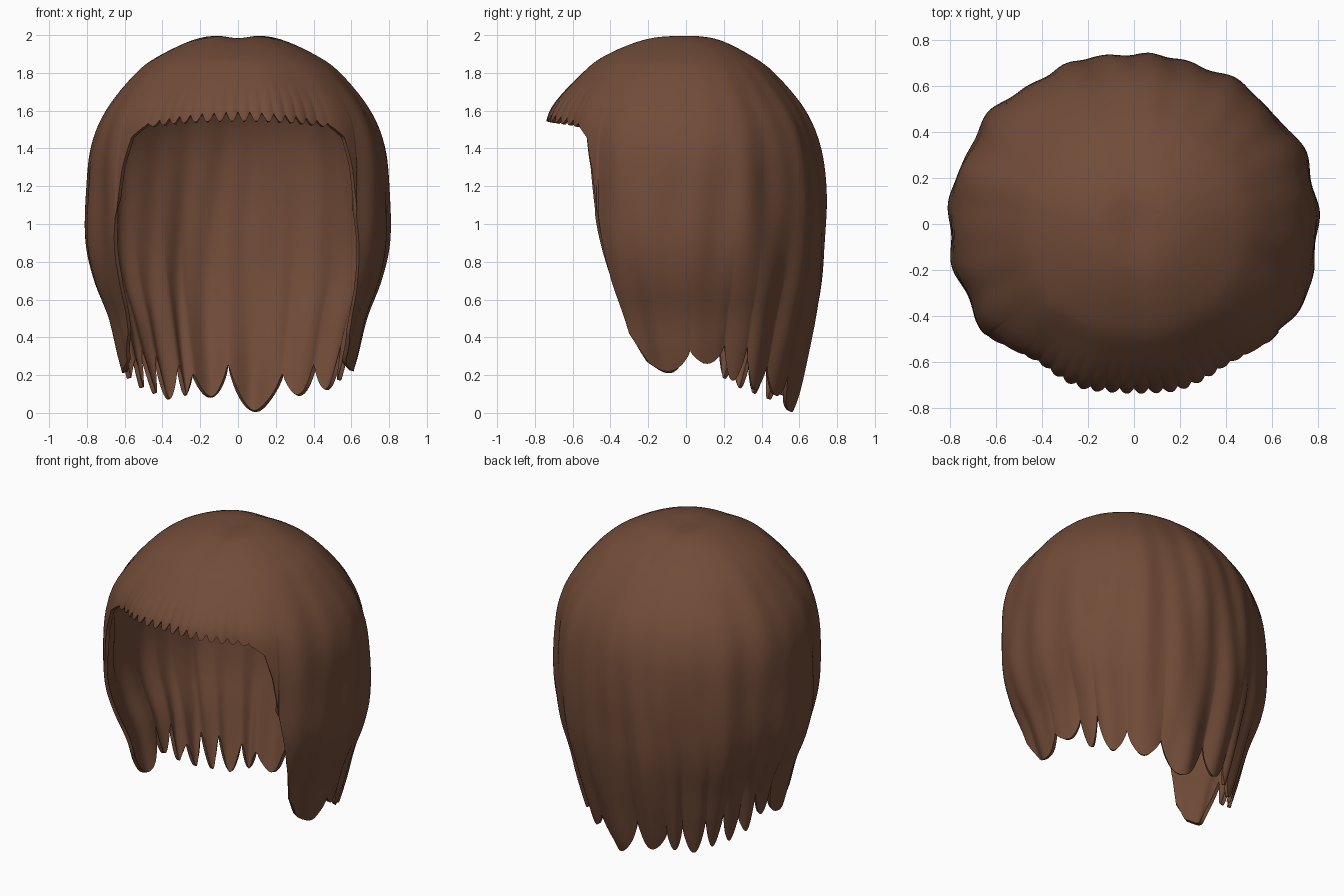
import bpy
import bmesh
import math
from math import sin, cos, pi, radians

cube = bpy.data.objects.get("Cube")
if cube:
    bpy.data.objects.remove(cube, do_unlink=True)

COLUMNS, ROWS, THICKNESS = 720, 46, 0.022

# Hair outline from crown to tips: height, side width, back depth, front depth
OUTLINE = [
    (2, 0, 0, 0), (1.985, .2, .17, .21), (1.9, .4, .34, .42),
    (1.8, .54, .47, .55), (1.6, .7, .63, .72), (1.4, .78, .71, .74),
    (1.15, .8, .74, .74), (.9, .8, .735, .73), (.7, .757, .72, .7),
    (.5, .68, .685, .66), (.3, .63, .635, .62), (.1, .57, .58, .6), (0, .53, .54, .6),
]
# Front edge of each side curtain: angle from the front, height
CURTAIN = [(42, 1.51), (47, 1.46), (50.5, 1.3), (54, 1), (58, .7), (63, .42), (70, .28)]
# Locks around the hem: end angle, tip height, height of the notch after it
LOCKS = [
    (70, .28, .28), (92, .22, .33), (109, .26, .36), (120, .17, .35), (136, .12, .25),
    (156, .09, .2), (185, .005, .25), (204, .08, .2), (213, .09, .25), (226, .07, .3),
    (236, .1, .33), (246, .13, .28), (255, .18, .43), (267, .26, .45), (290, .21, .28),
]


def outline_at(s):
    """Smooth curve through the outline rows."""
    last = len(OUTLINE) - 1
    i = min(int(s), last - 1)
    t = s - i
    p1, p2 = OUTLINE[i], OUTLINE[i + 1]
    p0 = OUTLINE[i - 1] if i else (p2[0], -p2[1], -p2[2], -p2[3])
    p3 = OUTLINE[min(i + 2, last)]
    return [b + t * ((c - a) + t * ((2 * a - 5 * b + 4 * c - d)
            + t * (3 * (b - c) + d - a))) / 2 for a, b, c, d in zip(p0, p1, p2, p3)]


def outline_position(z):
    """Position along the outline that lies at height z."""
    low, high = 0, len(OUTLINE) - 1
    for _ in range(30):
        mid = (low + high) / 2
        if outline_at(mid)[0] > z:
            low = mid
        else:
            high = mid
    return low


def hem(angle):
    """Hem height and lock bulge at an angle in degrees from the front."""
    side = min(angle, 360 - angle)
    if side <= 42:
        tooth = 1 - abs(sin(pi * side / 5))
        return 1.545 - .035 * (side / 42) ** 2 + .05 * tooth * (1 - side / 42) ** .3, 0
    if side < 70:
        for (a, za), (b, zb) in zip(CURTAIN, CURTAIN[1:]):
            if side <= b:
                return za + (zb - za) * (side - a) / (b - a), 0
    for (a, _, notch), (b, tip, next_notch) in zip(LOCKS, LOCKS[1:]):
        if angle <= b:
            u = (angle - a) / (b - a)
            arch = max(0, sin(pi * u))
            base = notch + (next_notch - notch) * u
            return base + (tip - base) * arch ** .7, arch
    return .28, 0


def hair_point(angle, s, bulge):
    z, width, back, front = outline_at(s)
    a = radians(angle)
    side = min(angle, 360 - angle)
    depth = front if cos(a) > 0 else back
    n = 2.1 + .1 * cos(a)
    r = ((abs(sin(a)) / width) ** n + (abs(cos(a)) / depth) ** n) ** (-1 / n)
    # Wavy strands, stronger down the sides and back
    down = min(1, max(0, (1.95 - z) / .8))
    sway = sin(2.6 * z + 2 * a)
    wave = .008 * sin(13 * a + sway) + .005 * sin(23 * a - sway * 1.5 + 1)
    wave += .006 * sin(9 * a + 3 * z)
    r += wave * down * (.5 if cos(a) > .6 else 1)
    # Fringe drawn in where it meets the side curtains
    r -= .045 * math.exp(-((side - 33) / 9) ** 2) * down
    # Combed fringe ribs
    if side < 42:
        ribs = abs(sin(pi * side / 5)) - .6
        r += .014 * ribs * max(0, 1 - (z - 1.5) / .25) * (1 - side / 42) ** .5
    # Rounded locks near the tips
    r += .032 * (bulge - .65) * min(1, max(0, 1 - z)) ** 1.3
    x, y = r * sin(a), -r * cos(a)
    # Shallow parting on the crown
    z -= .018 * math.exp(-(x / .08) ** 2) * max(0, 1 - r / .6)
    return x, y, z


# Hair shell
bm = bmesh.new()
crown = bm.verts.new((0, 0, OUTLINE[0][0] - .018))
columns = []
for c in range(COLUMNS):
    angle = 360 * c / COLUMNS
    height, bulge = hem(angle)
    end = outline_position(height)
    columns.append([bm.verts.new(hair_point(angle, end * (r + 1) / ROWS, bulge))
                    for r in range(ROWS)])
for c, col in enumerate(columns):
    nxt = columns[(c + 1) % COLUMNS]
    bm.faces.new((crown, col[0], nxt[0]))
    for r in range(ROWS - 1):
        bm.faces.new((col[r], col[r + 1], nxt[r + 1], nxt[r]))
bmesh.ops.recalc_face_normals(bm, faces=bm.faces)
if sum(f.normal.z for f in crown.link_faces) < 0:
    bmesh.ops.reverse_faces(bm, faces=bm.faces)
mesh = bpy.data.meshes.new("hair")
bm.to_mesh(mesh)
bm.free()
hair = bpy.data.objects.new("hair", mesh)
bpy.context.collection.objects.link(hair)

# Brown hair colour
brown = bpy.data.materials.new("brown hair")
brown.use_nodes = True
colour = (.168, .072, .04, 1)
brown.diffuse_color = colour
brown.node_tree.nodes["Principled BSDF"].inputs["Base Color"].default_value = colour
mesh.materials.append(brown)

# Thickness and smooth shading
bpy.ops.object.select_all(action="DESELECT")
hair.select_set(True)
bpy.context.view_layer.objects.active = hair
shell = hair.modifiers.new("thickness", "SOLIDIFY")
shell.thickness = THICKNESS
shell.offset = -1
bpy.ops.object.modifier_apply(modifier=shell.name)
bpy.ops.object.shade_smooth_by_angle(angle=radians(50))
